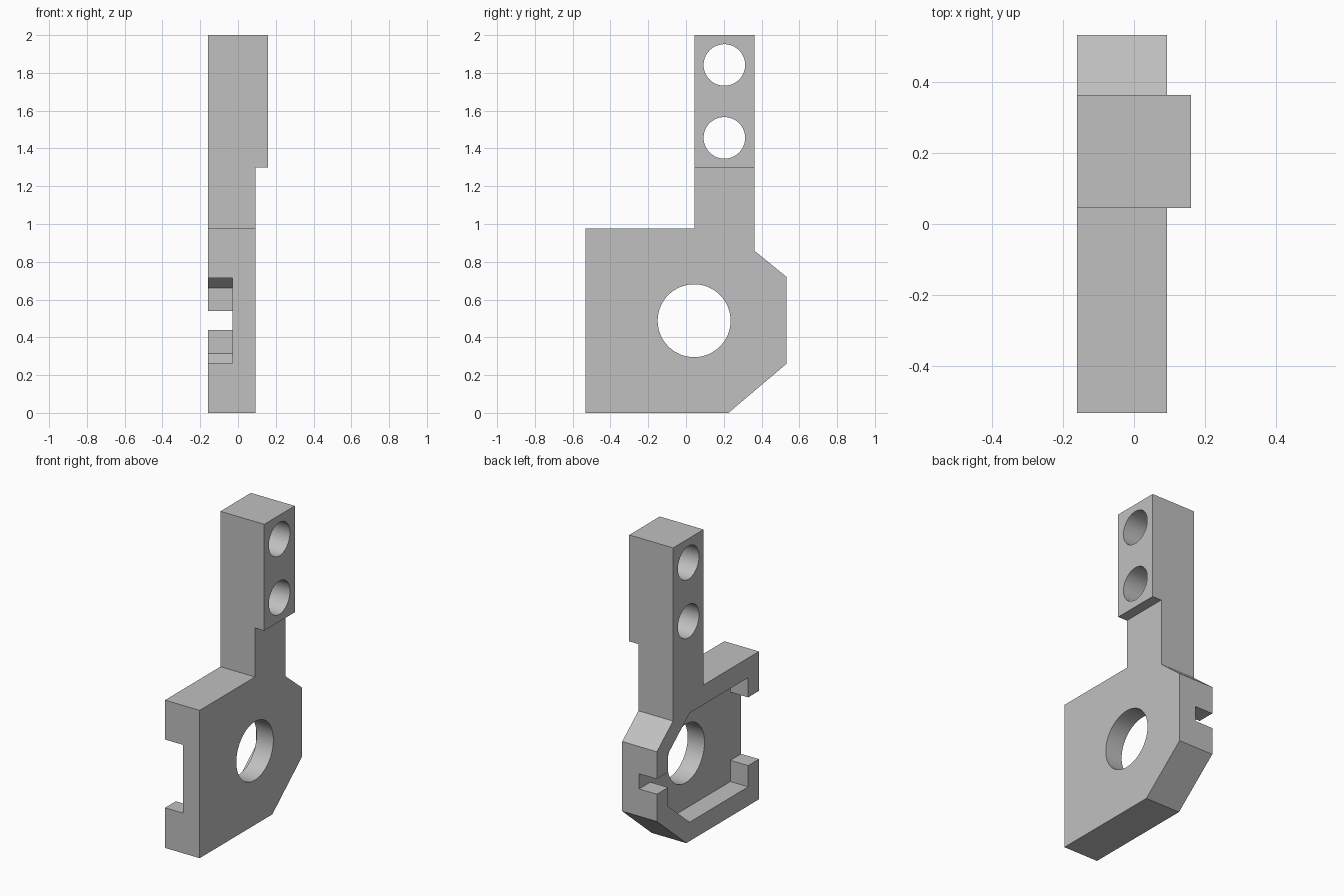
import bpy, bmesh, math

cube = bpy.data.objects.get("Cube")
if cube:
    bpy.data.objects.remove(cube, do_unlink=True)

grey = bpy.data.materials.new("plain grey")
grey.use_nodes = True
grey.diffuse_color = (0.53, 0.53, 0.53, 1)
grey.node_tree.nodes["Principled BSDF"].inputs["Base Color"].default_value = grey.diffuse_color

LEFT, RIGHT = 0.16, -0.16      # outer sides along x
PLATE = 0.093                  # left side of the lower plate
FLOOR = -0.03                  # floor of the pocket


def prism(name, outline, x0, x1):
    """Extrude a (y, z) outline along x."""
    bm = bmesh.new()
    face = bm.faces.new([bm.verts.new((x0, y, z)) for y, z in outline])
    grown = bmesh.ops.extrude_face_region(bm, geom=[face])["geom"]
    moved = [v for v in grown if isinstance(v, bmesh.types.BMVert)]
    bmesh.ops.translate(bm, verts=moved, vec=(x1 - x0, 0, 0))
    bmesh.ops.recalc_face_normals(bm, faces=bm.faces)
    mesh = bpy.data.meshes.new(name)
    bm.to_mesh(mesh)
    bm.free()
    mesh.materials.append(grey)
    obj = bpy.data.objects.new(name, mesh)
    bpy.context.collection.objects.link(obj)
    return obj


def circle(y, z, r, n=64):
    return [(y + r * math.cos(math.tau * i / n), z + r * math.sin(math.tau * i / n))
            for i in range(n)]


# Plate with chamfered back corners and upright arm, at full thickness
bracket = prism("bracket", [
    (-0.532, 0), (0.225, 0), (0.532, 0.26), (0.532, 0.72), (0.363, 0.858),
    (0.363, 2), (0.045, 2), (0.045, 0.975), (-0.532, 0.975)], RIGHT, LEFT)

# Pocket on the right side, open to the front and through a slot at the back
pocket = [
    (-0.7, 0.265), (-0.42, 0.265), (-0.42, 0.125), (0.19, 0.125), (0.415, 0.315),
    (0.415, 0.44), (0.7, 0.44), (0.7, 0.54), (0.415, 0.54), (0.415, 0.662),
    (0.19, 0.845), (-0.42, 0.845), (-0.42, 0.715), (-0.7, 0.715)]

# Relief below the arm pad, pocket, large bore, two arm holes
step = [(-1, -1), (1, -1), (1, 1.298), (-1, 1.298)]
cutters = [
    prism("step_cutter", step, PLATE, 1),
    prism("pocket_cutter", pocket, -1, FLOOR),
    prism("bore_cutter", circle(0.043, 0.488, 0.193), -1, 1),
    prism("upper_hole_cutter", circle(0.203, 1.842, 0.11), -1, 1),
    prism("lower_hole_cutter", circle(0.203, 1.456, 0.11), -1, 1)]

bpy.ops.object.select_all(action="DESELECT")
bpy.context.view_layer.objects.active = bracket
bracket.select_set(True)
for cutter in cutters:
    cutter.hide_render = True
    cut = bracket.modifiers.new(cutter.name, "BOOLEAN")
    cut.operation = "DIFFERENCE"
    cut.solver = "EXACT"
    cut.object = cutter
    bpy.ops.object.modifier_apply(modifier=cut.name)
    bpy.data.objects.remove(cutter, do_unlink=True)

bpy.ops.object.shade_smooth_by_angle(angle=math.radians(25))
